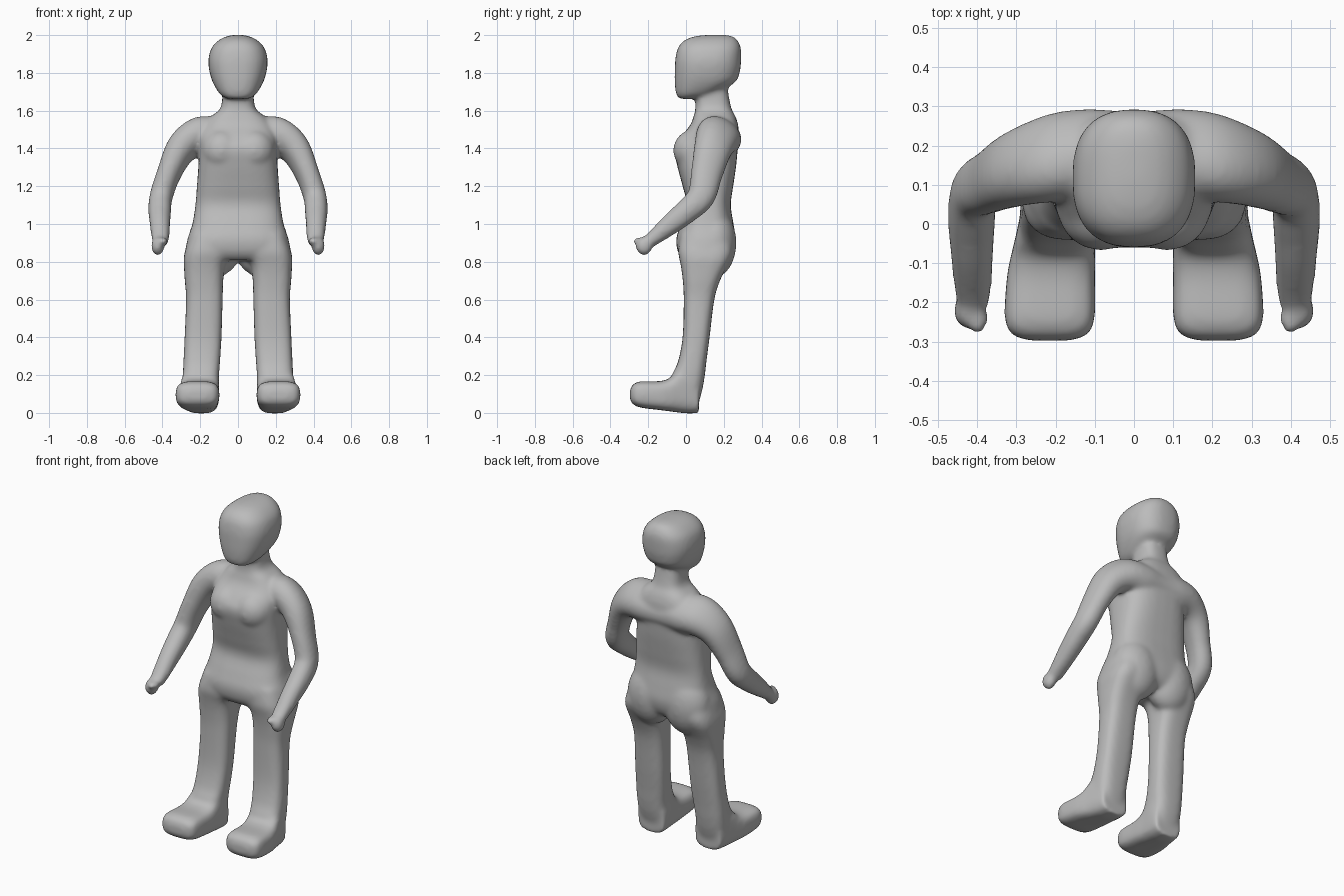
import bpy
import bmesh
from math import cos, sin, pi
from mathutils import Vector, Matrix

cube = bpy.data.objects.get("Cube")
if cube:
    bpy.data.objects.remove(cube, do_unlink=True)

X, Y, Z = Vector((1, 0, 0)), Vector((0, 1, 0)), Vector((0, 0, 1))
SIDES = 32
STEPS = 5


def spline(rows):
    """Smoothly interpolate every column of a list of sections."""
    rows = [Vector(r) for r in rows]
    out = []
    for i in range(len(rows) - 1):
        a, b = rows[max(i - 1, 0)], rows[i]
        c, d = rows[i + 1], rows[min(i + 2, len(rows) - 1)]
        for k in range(STEPS):
            t = k / STEPS
            out.append(b + (c - a) * (t / 2)
                       + (a * 2 - b * 5 + c * 4 - d) * (t * t / 2)
                       + (b * 3 - a - c * 3 + d) * (t ** 3 / 2))
    return out + [rows[-1]]


def superellipse(center, u, v, power):
    pts = []
    for i in range(SIDES):
        a = 2 * pi * i / SIDES
        c, s = cos(a), sin(a)
        cu = abs(c) ** (2 / power) * (1 if c > 0 else -1)
        sv = abs(s) ** (2 / power) * (1 if s > 0 else -1)
        pts.append(center + u * cu + v * sv)
    return pts


def skin(bm, rings):
    """Bridge a series of rings and cap both ends."""
    rings = [[bm.verts.new(p) for p in ring] for ring in rings]
    for lower, upper in zip(rings, rings[1:]):
        for i in range(SIDES):
            j = (i + 1) % SIDES
            bm.faces.new((lower[i], lower[j], upper[j], upper[i]))
    bm.faces.new(rings[0])
    bm.faces.new(rings[-1])


def stack(bm, rows, axis, across, power, side=1):
    """Rows hold: position on axis, centre x, half width, low, high."""
    rings = []
    for pos, cx, half, low, high in spline(rows):
        center = X * cx * side + axis * pos + across * (low + high) / 2
        rings.append(superellipse(center, X * half, across * (high - low) / 2, power))
    skin(bm, rings)


def tube(bm, rows, side):
    """Rows hold: centre x, y, z and the two radii."""
    rows = spline(rows)
    centers = [Vector(r[:3]) for r in rows]
    rings = []
    for i, row in enumerate(rows):
        tangent = (centers[min(i + 1, len(rows) - 1)] - centers[max(i - 1, 0)]).normalized()
        v = Vector((0, .8, -.6))
        v = (v - tangent * v.dot(tangent)).normalized()
        u = v.cross(tangent)
        ring = superellipse(centers[i], u * row[3], v * row[4], 2.2)
        rings.append([Vector((p.x * side, p.y, p.z)) for p in ring])
    skin(bm, rings)


def blob(bm, center, radii, side):
    matrix = Matrix.Translation((center[0] * side, *center[1:])) @ Matrix.Diagonal((*radii, 1))
    bmesh.ops.create_uvsphere(bm, u_segments=24, v_segments=16, radius=1, matrix=matrix)


bm = bmesh.new()

# Torso from hips to neck
stack(bm, [
    (.81, 0, .25, -.01, .21),
    (.85, 0, .277, -.042, .245),
    (.92, 0, .268, -.052, .262),
    (1, 0, .242, -.028, .252),
    (1.1, 0, .226, .004, .237),
    (1.2, 0, .218, -.018, .25),
    (1.31, 0, .21, -.047, .266),
    (1.4, 0, .205, -.062, .274),
    (1.46, 0, .203, -.03, .28),
    (1.52, 0, .185, .02, .277),
    (1.57, 0, .142, .04, .262),
    (1.62, 0, .09, .05, .238),
    (1.75, 0, .08, .05, .215),
], Z, Y, 2.8)

# Head
stack(bm, [
    (1.662, 0, .058, -.037, .05),
    (1.69, 0, .098, -.053, .15),
    (1.75, 0, .134, -.06, .26),
    (1.81, 0, .152, -.06, .286),
    (1.87, 0, .157, -.057, .292),
    (1.93, 0, .142, -.044, .291),
    (1.97, 0, .106, -.012, .275),
    (1.992, 0, .065, .04, .25),
    (2.001, 0, .025, .11, .21),
], Z, Y, 2.5)

for side in (1, -1):
    # Leg
    stack(bm, [
        (.03, .19, .085, -.1, .06),
        (.12, .195, .095, -.1, .086),
        (.2, .196, .096, -.075, .1),
        (.27, .192, .097, -.043, .108),
        (.4, .185, .098, -.018, .125),
        (.6, .178, .097, -.012, .15),
        (.7, .18, .102, -.017, .18),
        (.77, .178, .108, -.026, .215),
        (.81, .17, .118, -.034, .236),
        (.86, .15, .13, -.042, .25),
        (.95, .13, .12, -.03, .24),
    ], Z, Y, 3, side)

    # Foot with its sloping instep
    stack(bm, [
        (-.297, .215, .055, .07, .12),
        (-.282, .215, .097, .046, .15),
        (-.24, .215, .115, .028, .167),
        (-.14, .212, .113, .015, .168),
        (-.085, .207, .108, .008, .185),
        (-.04, .202, .102, .002, .23),
        (.01, .196, .097, -.003, .25),
        (.068, .19, .088, -.001, .17),
    ], Y, Z, 3.4, side)

    # Arm running out from the upper back
    tube(bm, [
        (-.08, .19, 1.452, .085, .098),
        (.03, .19, 1.452, .09, .1),
        (.12, .185, 1.46, .095, .112),
        (.21, .168, 1.462, .09, .118),
        (.3, .142, 1.397, .079, .102),
        (.365, .11, 1.268, .063, .085),
        (.407, .08, 1.145, .061, .074),
        (.414, 0, 1.065, .06, .064),
        (.413, -.08, 1, .054, .056),
        (.411, -.16, .935, .048, .042),
        (.41, -.2, .905, .042, .036),
    ], side)

    # Hand and thumb
    blob(bm, (.425, -.222, .883), (.036, .045, .05), side)
    blob(bm, (.4, -.24, .908), (.03, .043, .022), side)

    # Chest and buttock
    blob(bm, (.085, .04, 1.39), (.11, .108, .11), side)
    blob(bm, (.12, .155, .9), (.145, .112, .18), side)

bmesh.ops.recalc_face_normals(bm, faces=bm.faces)
mesh = bpy.data.meshes.new("body")
bm.to_mesh(mesh)
bm.free()
body = bpy.data.objects.new("body", mesh)
bpy.context.collection.objects.link(body)
bpy.context.view_layer.objects.active = body
body.select_set(True)

# Fuse the parts into one soft skin
remesh = body.modifiers.new("fuse", 'REMESH')
remesh.mode = 'VOXEL'
remesh.voxel_size = .011
soften = body.modifiers.new("soften", 'SMOOTH')
soften.factor = .5
soften.iterations = 14
for name in ("fuse", "soften"):
    bpy.ops.object.modifier_apply(modifier=name)
bpy.ops.object.shade_smooth()

# Plain grey skin
grey = bpy.data.materials.new("plain grey")
grey.use_nodes = True
color = (.5, .5, .5, 1)
grey.diffuse_color = color
grey.node_tree.nodes["Principled BSDF"].inputs["Base Color"].default_value = color
body.data.materials.clear()
body.data.materials.append(grey)
